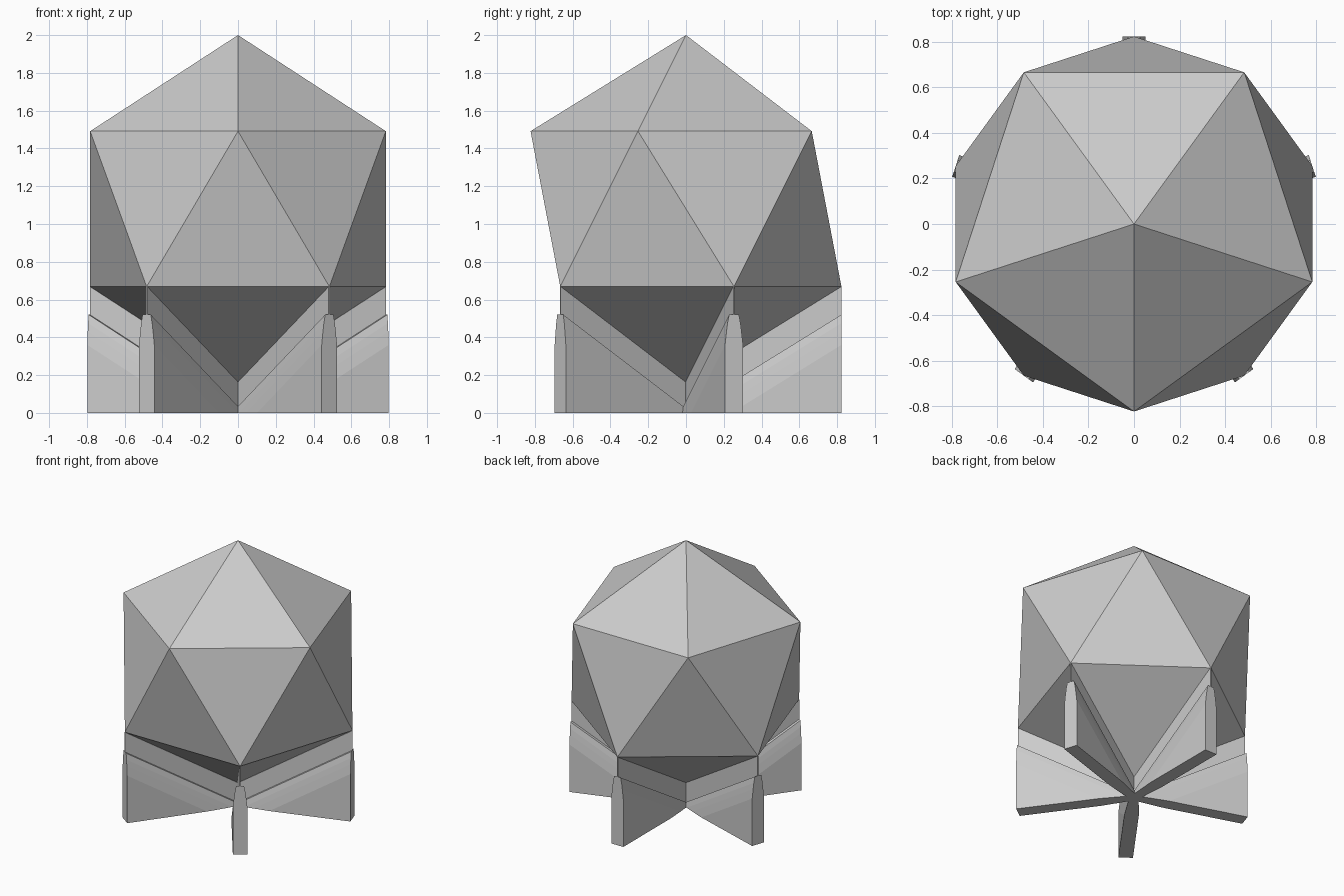
import bpy, bmesh, math
from mathutils import Matrix, Vector

cube = bpy.data.objects.get("Cube")
if cube:
    bpy.data.objects.remove(cube, do_unlink=True)

grey = bpy.data.materials.new("light grey")
grey.use_nodes = True
COLOUR = (0.6, 0.6, 0.6, 1)
grey.diffuse_color = COLOUR
grey.node_tree.nodes["Principled BSDF"].inputs["Base Color"].default_value = COLOUR

RADIUS = 0.92
CENTRE = 2 - RADIUS
RING = RADIUS * 2 / math.sqrt(5)           # radius of both vertex rings
LOW = CENTRE - RADIUS / math.sqrt(5)       # height of the lower ring
RISE = LOW - (CENTRE - RADIUS)             # climb of the lowest edges


def finish(bm, name):
    bmesh.ops.recalc_face_normals(bm, faces=bm.faces)
    mesh = bpy.data.meshes.new(name)
    bm.to_mesh(mesh)
    bm.free()
    mesh.materials.append(grey)
    obj = bpy.data.objects.new(name, mesh)
    bpy.context.collection.objects.link(obj)
    return obj


# Icosahedron body, one upper corner facing the front
bm = bmesh.new()


def ring(z, start):
    return [bm.verts.new((RING * math.cos(start + k * math.tau / 5),
                          RING * math.sin(start + k * math.tau / 5), z)) for k in range(5)]


top = bm.verts.new((0, 0, 2))
bottom = bm.verts.new((0, 0, CENTRE - RADIUS))
upper = ring(2 * CENTRE - LOW, -math.pi / 2)
lower = ring(LOW, -math.pi / 2 + math.pi / 5)
for k in range(5):
    n = (k + 1) % 5
    bm.faces.new((top, upper[k], upper[n]))
    bm.faces.new((upper[k], lower[k], upper[n]))
    bm.faces.new((upper[n], lower[k], lower[n]))
    bm.faces.new((bottom, lower[n], lower[k]))
finish(bm, "icosahedron_body")

# Five stand fins: a stepped section sheared along the body's lowest edges
SIDE = [(0.05, -0.6), (0.05, 0.36), (0.042, 0.43), (0.036, 0.475),
        (0.027, 0.52), (0.004, 0.52), (0.004, LOW)]
SECTION = SIDE + [(-w, z) for w, z in reversed(SIDE)]


def fin(name, angle):
    bm = bmesh.new()
    inner = [bm.verts.new((0, w, z - RISE)) for w, z in SECTION]
    outer = [bm.verts.new((RING, w, z)) for w, z in SECTION]
    bm.faces.new(inner)
    bm.faces.new(outer)
    for i in range(len(SECTION)):
        j = (i + 1) % len(SECTION)
        bm.faces.new((inner[i], inner[j], outer[j], outer[i]))
    # Trim flush with the floor and close the underside
    cut = bmesh.ops.bisect_plane(bm, geom=bm.verts[:] + bm.edges[:] + bm.faces[:],
                                 plane_co=Vector((0, 0, 0)), plane_no=Vector((0, 0, 1)),
                                 clear_inner=True)
    rim = [e for e in cut["geom_cut"] if isinstance(e, bmesh.types.BMEdge)]
    bmesh.ops.contextual_create(bm, geom=rim)
    bm.transform(Matrix.Rotation(angle, 4, "Z"))
    return finish(bm, name)


NAMES = ["front_left_fin", "left_fin", "back_fin", "right_fin", "front_right_fin"]
for k, name in enumerate(NAMES):
    fin(name, math.radians(-54 + 72 * k))
